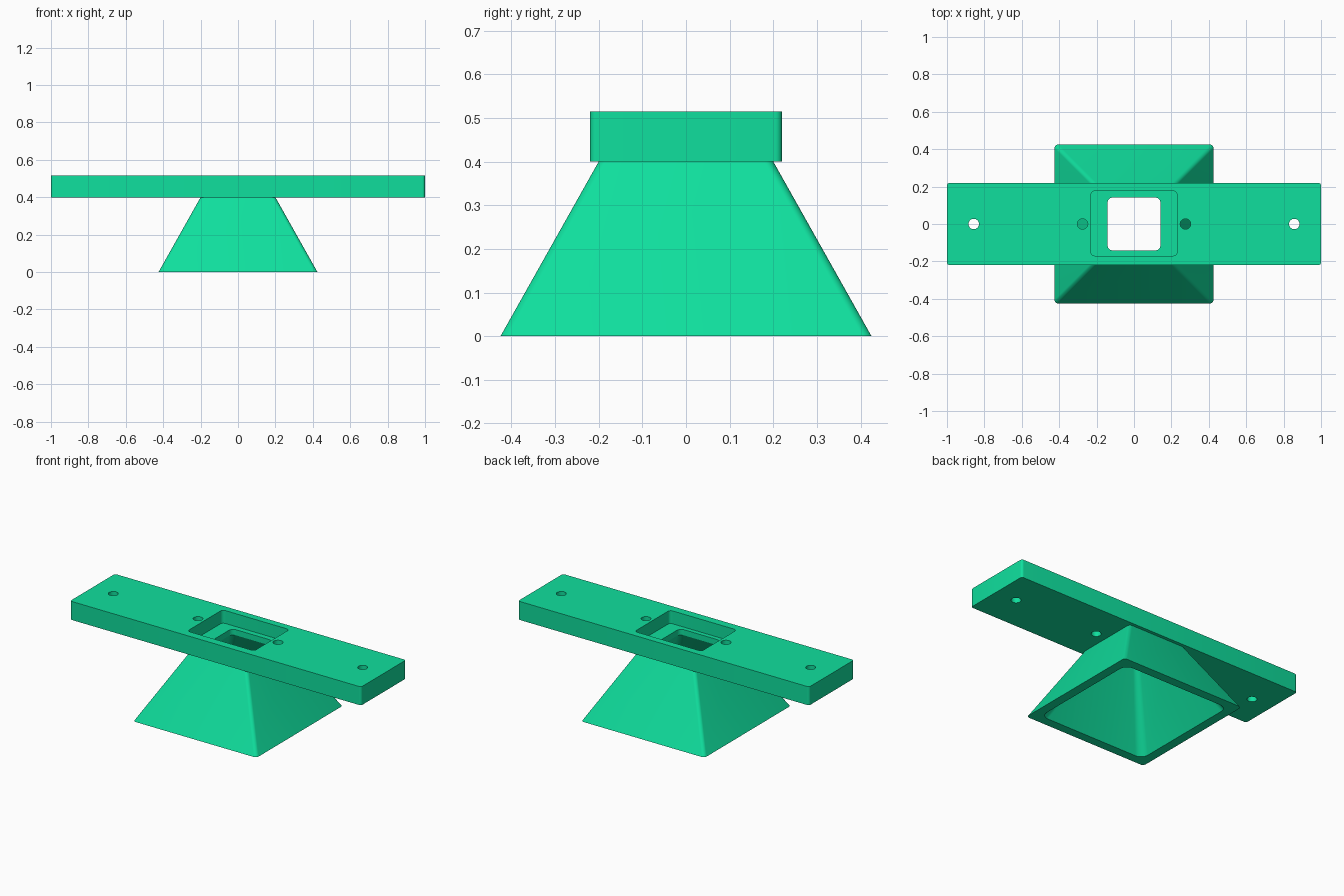
import bpy, bmesh, math

if "Cube" in bpy.data.objects:
    bpy.data.objects.remove(bpy.data.objects["Cube"])

green = bpy.data.materials.new("bright green")
green.diffuse_color = (0.005, 0.74, 0.34, 1)
green.use_nodes = True
green.node_tree.nodes["Principled BSDF"].inputs["Base Color"].default_value = green.diffuse_color


def rounded_rect(hx, hy, r, z, cy=0.0, seg=6):
    """Ring of points around a rectangle with rounded corners."""
    pts = []
    for sx, sy, start in ((1, 1, 0), (-1, 1, 90), (-1, -1, 180), (1, -1, 270)):
        for i in range(seg + 1):
            a = math.radians(start + 90 * i / seg)
            pts.append((sx * (hx - r) + r * math.cos(a),
                        cy + sy * (hy - r) + r * math.sin(a), z))
    return pts


def loft(name, rings, closed=False):
    """Skin a list of equal rings; closed joins last to first, otherwise caps."""
    bm = bmesh.new()
    vs = [[bm.verts.new(p) for p in ring] for ring in rings]
    n = len(vs[0])
    for k in range(len(vs) if closed else len(vs) - 1):
        a, b = vs[k], vs[(k + 1) % len(vs)]
        for i in range(n):
            j = (i + 1) % n
            bm.faces.new((a[i], a[j], b[j], b[i]))
    if not closed:
        bm.faces.new(vs[0][::-1])
        bm.faces.new(vs[-1])
    bmesh.ops.recalc_face_normals(bm, faces=bm.faces)
    me = bpy.data.meshes.new(name)
    bm.to_mesh(me)
    bm.free()
    me.materials.append(green)
    ob = bpy.data.objects.new(name, me)
    bpy.context.collection.objects.link(ob)
    return ob


def select(ob):
    bpy.ops.object.select_all(action='DESELECT')
    ob.select_set(True)
    bpy.context.view_layer.objects.active = ob


def cut(target, cutter):
    select(target)
    mod = target.modifiers.new("cut", 'BOOLEAN')
    mod.operation, mod.solver, mod.object = 'DIFFERENCE', 'EXACT', cutter
    bpy.ops.object.modifier_apply(modifier=mod.name)
    bpy.data.objects.remove(cutter, do_unlink=True)


# Mounting plate
plate = loft("mounting_plate", [rounded_rect(1.0, 0.22, 0.015, z) for z in (0.4, 0.515)])

# Recessed pocket and square throat
cut(plate, loft("pocket_cutter", [rounded_rect(0.23, 0.173, 0.02, z, 0.003) for z in (0.435, 0.6)]))
cut(plate, loft("throat_cutter", [rounded_rect(0.142, 0.142, 0.03, z) for z in (0.3, 0.6)]))

# Screw holes through the plate
for x in (-0.857, -0.275, 0.275, 0.857):
    bpy.ops.mesh.primitive_cylinder_add(vertices=32, radius=0.028, depth=0.4, location=(x, 0, 0.46))
    hole = bpy.context.object
    hole.data.materials.append(green)
    cut(plate, hole)

# Hollow flared funnel
funnel = loft("funnel", [
    rounded_rect(0.425, 0.425, 0.02, 0.0),
    rounded_rect(0.2, 0.2, 0.02, 0.4),
    rounded_rect(0.142, 0.142, 0.03, 0.4),
    rounded_rect(0.368, 0.368, 0.05, 0.0),
], closed=True)

for ob in (plate, funnel):
    select(ob)
    bpy.ops.object.shade_smooth_by_angle(angle=math.radians(30))
